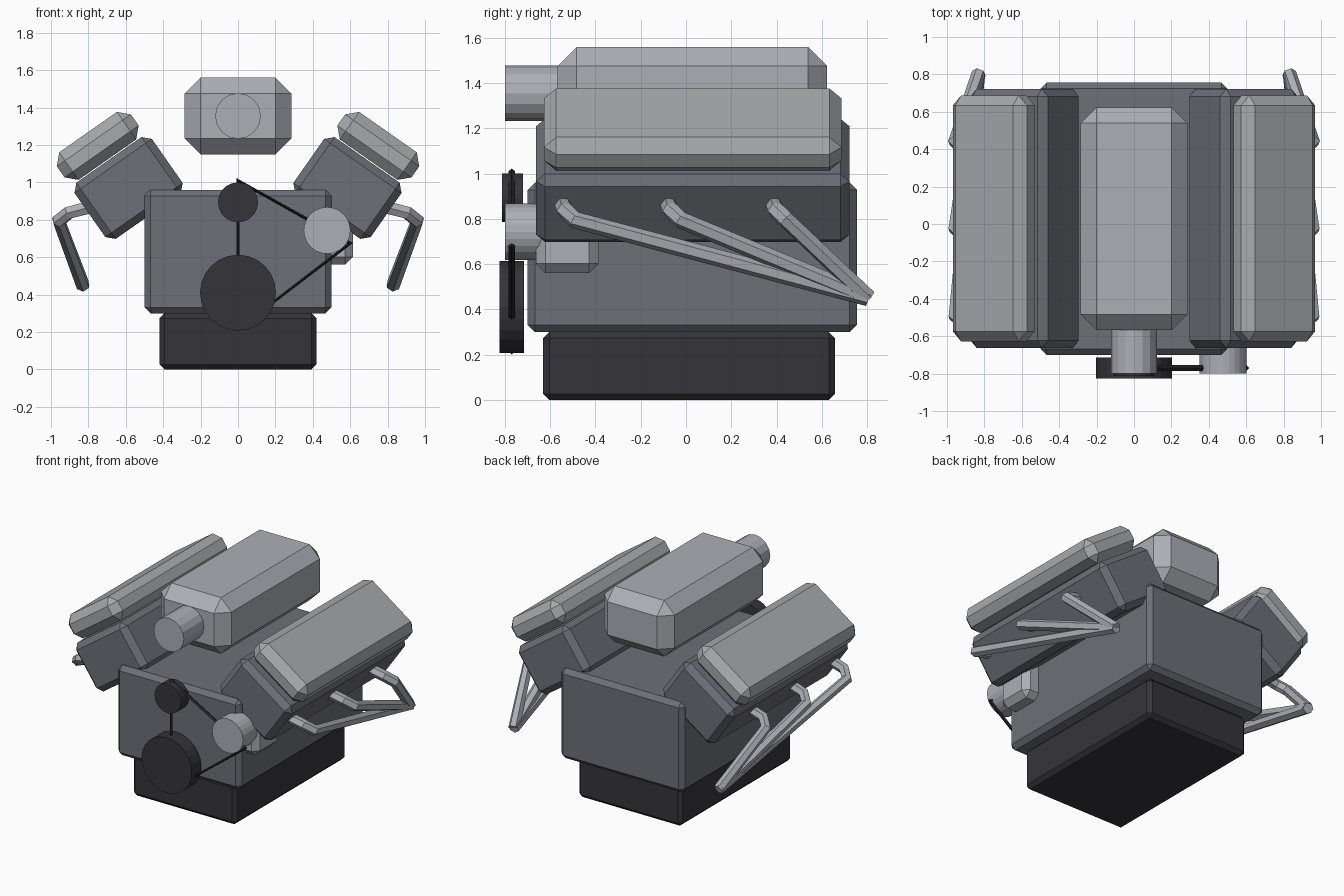
import bpy, bmesh, math
from mathutils import Matrix, Vector

if "Cube" in bpy.data.objects:
    bpy.data.objects.remove(bpy.data.objects["Cube"])


def material(name, rgb):
    m = bpy.data.materials.new(name)
    m.diffuse_color = (*rgb, 1)
    m.use_nodes = True
    m.node_tree.nodes["Principled BSDF"].inputs["Base Color"].default_value = m.diffuse_color
    return m


CAST = material("cast_grey", (0.155, 0.16, 0.185))
COVER = material("satin_grey", (0.38, 0.395, 0.41))
ALUM = material("aluminium", (0.42, 0.43, 0.47))
DARK = material("dark_steel", (0.036, 0.034, 0.041))
RUBBER = material("rubber_black", (0.017, 0.017, 0.019))


def finish(name, bm, mat):
    mesh = bpy.data.meshes.new(name)
    bmesh.ops.recalc_face_normals(bm, faces=bm.faces)
    bm.to_mesh(mesh)
    bm.free()
    mesh.materials.append(mat)
    ob = bpy.data.objects.new(name, mesh)
    bpy.context.collection.objects.link(ob)
    return ob


def box(name, centre, size, bevel, mat, tilt=0):
    """Chamfered box, tilted about the y axis."""
    bm = bmesh.new()
    bmesh.ops.create_cube(bm, size=1)
    bmesh.ops.scale(bm, vec=size, verts=bm.verts)
    bmesh.ops.bevel(bm, geom=bm.edges[:], offset=bevel, segments=1,
                    profile=0.5, affect='EDGES')
    ob = finish(name, bm, mat)
    ob.location = centre
    ob.rotation_euler.y = tilt
    return ob


def cylinder(name, x, z, y0, y1, radius, sides, mat):
    """Cylinder lying along y."""
    bm = bmesh.new()
    bmesh.ops.create_cone(bm, cap_ends=True, segments=sides, radius1=radius,
                          radius2=radius, depth=abs(y1 - y0),
                          matrix=Matrix.Rotation(math.pi / 2, 4, 'X'))
    ob = finish(name, bm, mat)
    ob.location = (x, (y0 + y1) / 2, z)
    return ob


def tube(name, points, radius, mat, resolution=1, cyclic=False):
    cu = bpy.data.curves.new(name, 'CURVE')
    cu.dimensions = '3D'
    cu.bevel_depth = radius
    cu.bevel_resolution = resolution
    cu.use_fill_caps = True
    sp = cu.splines.new('POLY')
    sp.points.add(len(points) - 1)
    for p, co in zip(sp.points, points):
        p.co = (*co, 1)
    sp.use_cyclic_u = cyclic
    sp.use_smooth = False
    cu.materials.append(mat)
    ob = bpy.data.objects.new(name, cu)
    bpy.context.collection.objects.link(ob)
    return ob


# Core: block, oil pan, intake plenum with throttle inlet
box("engine_block", (0, 0.028, 0.63), (1.0, 1.455, 0.66), 0.032, CAST)
box("oil_pan", (0, 0.014, 0.15), (0.84, 1.29, 0.30), 0.027, DARK)
box("intake_plenum", (0, 0.028, 1.355), (0.57, 1.19, 0.41), 0.084, ALUM)
cylinder("throttle_inlet", 0, 1.355, -0.80, -0.45, 0.122, 16, ALUM)

# Two cylinder banks with heads, covers and exhaust pipes
tilt = math.radians(35)
for side, s in (("right", 1), ("left", -1)):
    box("cylinder_head_" + side, (s * 0.585, 0.03, 0.970),
        (0.505, 1.385, 0.367), 0.04, CAST, s * tilt)
    box("valve_cover_" + side, (s * 0.750, 0.03, 1.195),
        (0.484, 1.315, 0.18), 0.054, COVER, s * tilt)
    for i, y in enumerate((-0.55, -0.083, 0.383)):
        path = [(s * 0.74, y, 0.88), (s * 0.905, y + 0.015, 0.838),
                (s * 0.958, y + 0.06, 0.795), (s * 0.83, 0.805, 0.452)]
        tube(f"exhaust_pipe_{side}_{i + 1}", path, 0.038, ALUM)

# Front accessory drive
cylinder("crank_pulley", 0, 0.41, -0.825, -0.715, 0.203, 24, DARK)
cylinder("upper_pulley", 0, 0.893, -0.812, -0.72, 0.107, 20, DARK)
cylinder("alternator_nose", 0.476, 0.743, -0.80, -0.62, 0.125, 24, ALUM)
box("alternator_body", (0.477, -0.525, 0.70), (0.275, 0.275, 0.28), 0.042, ALUM)
tube("drive_belt", [(0, -0.77, 1.01), (0.6, -0.77, 0.675), (0, -0.77, 0.215)],
     0.015, RUBBER, 0, True)
